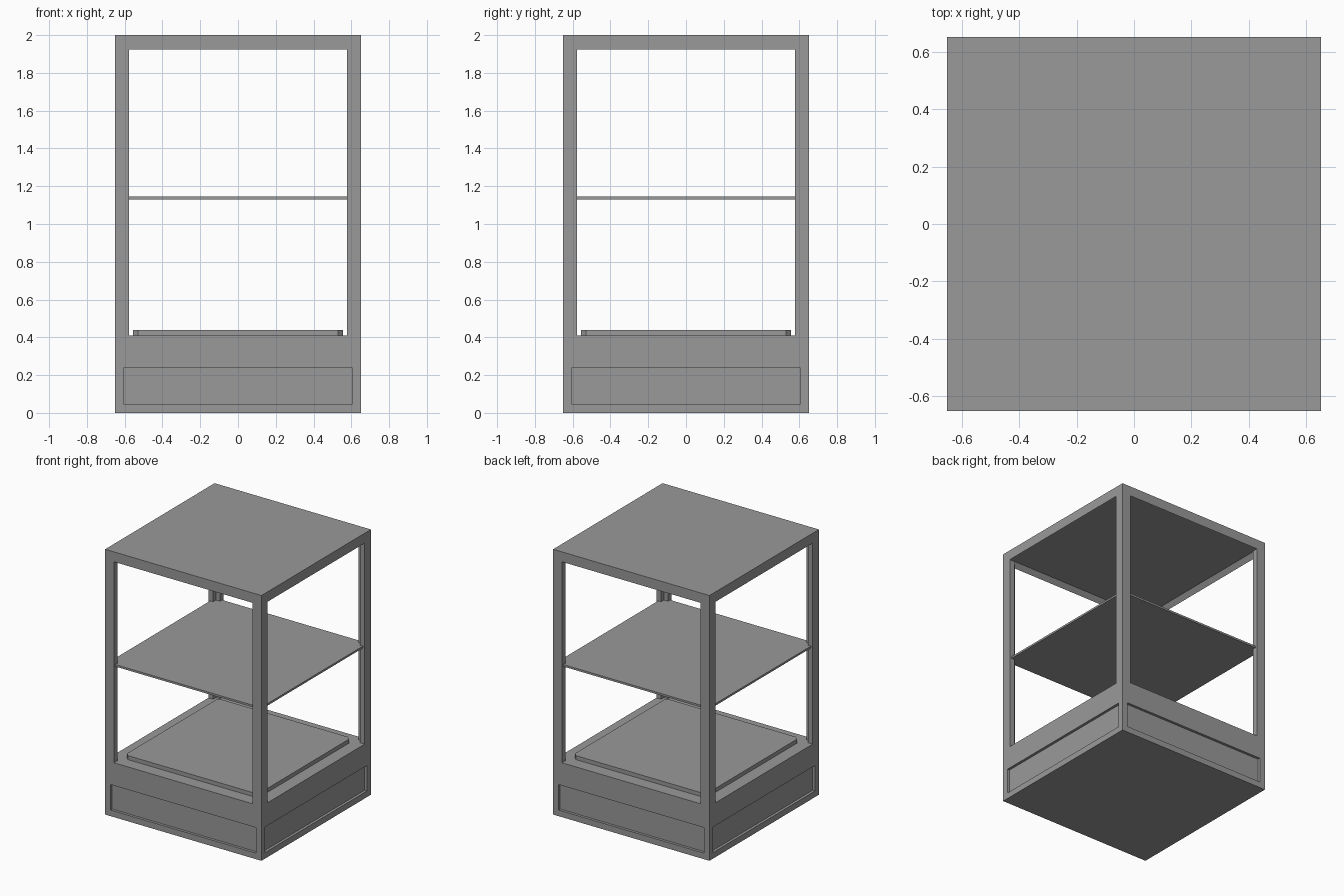
import bpy
import bmesh
from mathutils import Matrix, Vector

if "Cube" in bpy.data.objects:
    bpy.data.objects.remove(bpy.data.objects["Cube"], do_unlink=True)

HALF = 0.652          # half the outer width
OPENING = 0.578       # half the clear opening between posts
WALL = 0.04           # thickness of the angle-section frame
BASE_TOP = 0.41
ROOF_BOTTOM = 1.925
HEIGHT = 2.0

grey = bpy.data.materials.new("mid grey")
grey.use_nodes = True
colour = (0.32, 0.32, 0.32, 1)
grey.diffuse_color = colour
grey.node_tree.nodes["Principled BSDF"].inputs["Base Color"].default_value = colour


def finish(name, bm):
    mesh = bpy.data.meshes.new(name)
    bm.normal_update()
    bm.to_mesh(mesh)
    bm.free()
    mesh.materials.append(grey)
    obj = bpy.data.objects.new(name, mesh)
    bpy.context.collection.objects.link(obj)
    return obj


def slab(half, bottom, top):
    bm = bmesh.new()
    size = Matrix.Diagonal((2 * half, 2 * half, top - bottom, 1))
    place = Matrix.Translation((0, 0, (bottom + top) / 2))
    bmesh.ops.create_cube(bm, size=1, matrix=place @ size)
    bm.normal_update()
    return bm


# Base cabinet with a recessed panel on each side
bm = slab(HALF, 0, BASE_TOP)
panel_half, panel_low, panel_high = 0.607, 0.046, 0.238
cuts = [((0, 0, z), (0, 0, 1)) for z in (panel_low, panel_high)]
for s in (-panel_half, panel_half):
    cuts += [((s, 0, 0), (1, 0, 0)), ((0, s, 0), (0, 1, 0))]
for point, normal in cuts:
    bmesh.ops.bisect_plane(bm, geom=bm.verts[:] + bm.edges[:] + bm.faces[:],
                           plane_co=point, plane_no=normal)
bm.normal_update()
panels = []
for face in bm.faces:
    c = face.calc_center_median()
    across = min(abs(c.x), abs(c.y))
    if abs(face.normal.z) < 0.5 and across < 0.1 and panel_low < c.z < panel_high:
        panels.append(face)
bmesh.ops.inset_individual(bm, faces=panels, thickness=0, depth=-0.02)
finish("base_cabinet", bm)

# Roof with a hollow underside, leaving a rim around it
bm = slab(HALF, ROOF_BOTTOM, HEIGHT)
under = [f for f in bm.faces if f.normal.z < -0.5]
bmesh.ops.inset_region(bm, faces=under, thickness=WALL)
for v in under[0].verts:
    v.co.z = HEIGHT - WALL
finish("roof", bm)

# Corner posts with an L-shaped section
inner = HALF - WALL
section = [(HALF, HALF), (OPENING, HALF), (OPENING, inner),
           (inner, inner), (inner, OPENING), (HALF, OPENING)]
for i, name in enumerate(("back_left", "back_right", "front_right", "front_left")):
    bm = bmesh.new()
    turn = Matrix.Rotation(i * 1.5707963, 4, "Z")
    face = bm.faces.new([bm.verts.new(turn @ Vector((x, y, BASE_TOP))) for x, y in section])
    out = bmesh.ops.extrude_face_region(bm, geom=[face])
    tops = [g for g in out["geom"] if isinstance(g, bmesh.types.BMVert)]
    bmesh.ops.translate(bm, verts=tops, vec=(0, 0, ROOF_BOTTOM - BASE_TOP))
    bmesh.ops.recalc_face_normals(bm, faces=bm.faces[:])
    finish(name + "_post", bm)

# Middle shelf
finish("middle_shelf", slab(0.637, 1.13, 1.145))

# Raised deck on the base, with clipped corners
bm = slab(0.555, BASE_TOP, 0.44)
corners = [e for e in bm.edges if abs(e.verts[0].co.z - e.verts[1].co.z) > 0.01]
bmesh.ops.bevel(bm, geom=corners, offset=0.025, segments=1, affect="EDGES")
finish("raised_deck", bm)
